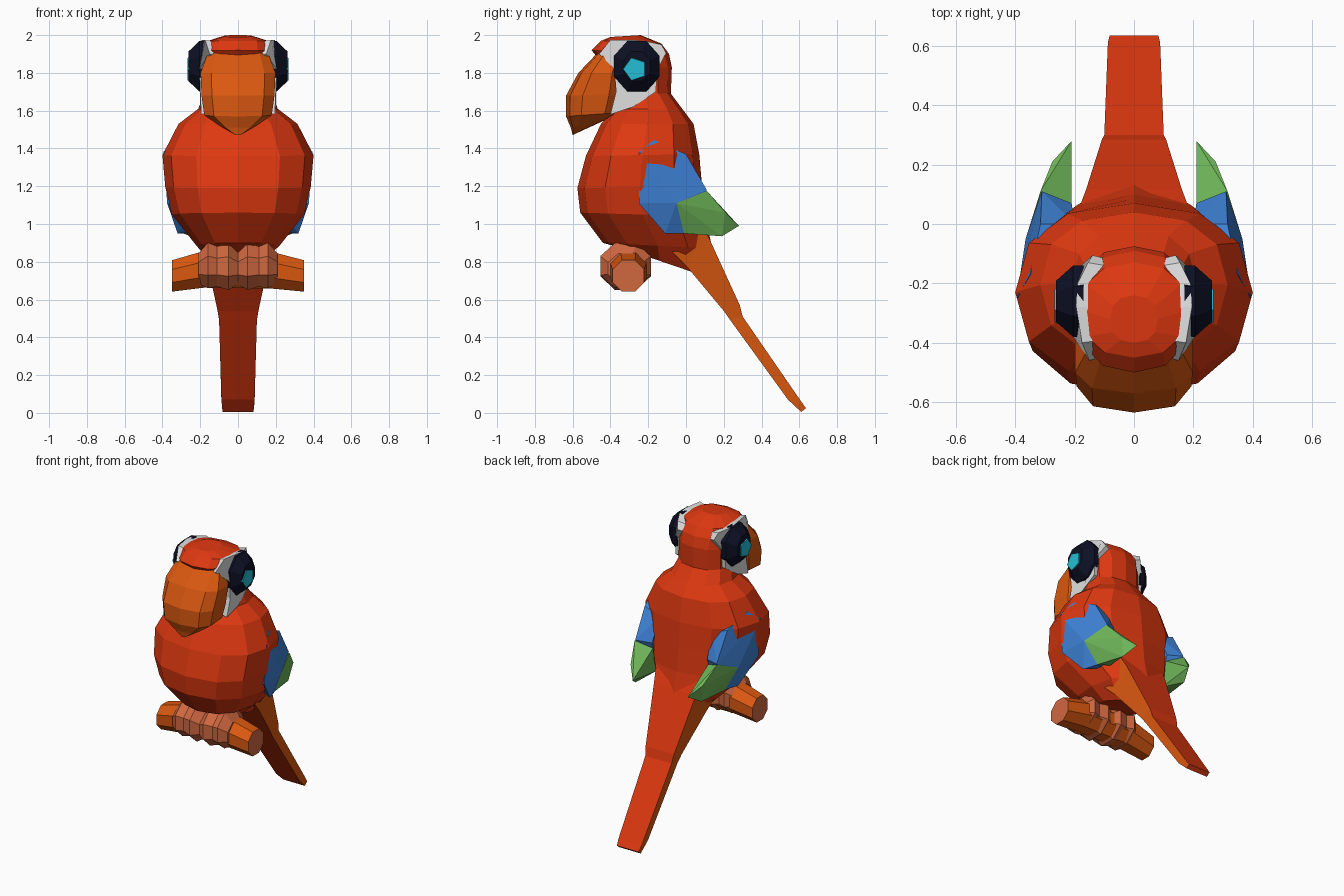
import bpy, bmesh, math
from mathutils import Vector


def srgb(r, g, b):
    lin = lambda c: c / 12.92 if c <= 0.04045 else ((c + 0.055) / 1.055) ** 2.4
    return [lin(c / 255) for c in (r, g, b)] + [1]


def material(name, *rgb):
    m = bpy.data.materials.new(name)
    m.diffuse_color = srgb(*rgb)
    return m


RED = material("red feathers", 222, 56, 16)
ORANGE = material("orange beak", 218, 88, 16)
WHITE = material("white cheek", 222, 222, 222)
BLACK = material("dark navy", 13, 16, 36)
CYAN = material("cyan eye", 36, 190, 214)
BLUE = material("blue wing", 62, 130, 214)
GREEN = material("green wing", 112, 184, 90)
SALMON = material("salmon feet", 208, 104, 64)


def finish(bm, name, mats, rule=None):
    bmesh.ops.recalc_face_normals(bm, faces=bm.faces)
    if rule:
        for f in bm.faces:
            f.material_index = rule(f)
    me = bpy.data.meshes.new(name)
    bm.to_mesh(me)
    bm.free()
    for m in mats:
        me.materials.append(m)
    ob = bpy.data.objects.new(name, me)
    bpy.context.collection.objects.link(ob)
    return ob


def skin(name, rings, mats, rule=None):
    """Join equal-length rings of points into a closed, capped tube."""
    bm = bmesh.new()
    vs = [[bm.verts.new(p) for p in r] for r in rings]
    n = len(vs[0])
    for a, b in zip(vs, vs[1:]):
        for i in range(n):
            j = (i + 1) % n
            bm.faces.new((a[i], a[j], b[j], b[i]))
    bm.faces.new(vs[0])
    bm.faces.new(vs[-1])
    return finish(bm, name, mats, rule)


def hull(name, points, mat):
    bm = bmesh.new()
    for p in points:
        bm.verts.new(p)
    res = bmesh.ops.convex_hull(bm, input=bm.verts)
    loose = {v for v in res["geom_interior"] if isinstance(v, bmesh.types.BMVert)}
    bmesh.ops.delete(bm, geom=list(loose), context='VERTS')
    return finish(bm, name, [mat])


def oval(fy, fz, by, bz, hw, n=12, power=1.0):
    """Ring spanning a front and a back point (y, z), with half width hw."""
    pw = lambda c: math.copysign(abs(c) ** power, c) if abs(c) > 1e-6 else 0
    pts = []
    for i in range(n):
        t = 2 * math.pi * i / n
        u, v = (1 - pw(math.cos(t))) / 2, pw(math.sin(t))
        pts.append((hw * v, fy + (by - fy) * u, fz + (bz - fz) * u))
    return pts


# Body and head as one loft, bottom to crown
skin("body_and_head", [oval(*r, power=0.85) for r in (
    (-0.36, 0.88, 0.08, 0.73, 0.13),
    (-0.44, 0.90, 0.14, 0.87, 0.22),
    (-0.56, 1.06, 0.10, 1.04, 0.35),
    (-0.575, 1.19, 0.085, 1.20, 0.385),
    (-0.53, 1.36, 0.07, 1.37, 0.40),
    (-0.45, 1.53, 0.04, 1.53, 0.315),
    (-0.38, 1.61, -0.02, 1.61, 0.21),
    (-0.38, 1.70, -0.08, 1.69, 0.18),
    (-0.42, 1.82, -0.075, 1.83, 0.18),
    (-0.50, 1.92, -0.09, 1.90, 0.19),
    (-0.45, 1.97, -0.13, 1.955, 0.18),
    (-0.40, 1.99, -0.24, 2.00, 0.08))], [RED])

# Hooked beak
skin("beak", [oval(*r, n=10, power=0.7) for r in (
    (-0.47, 1.905, -0.32, 1.91, 0.165),
    (-0.57, 1.80, -0.32, 1.80, 0.205),
    (-0.635, 1.68, -0.32, 1.68, 0.20),
    (-0.635, 1.57, -0.35, 1.59, 0.185),
    (-0.61, 1.51, -0.45, 1.54, 0.10),
    (-0.60, 1.47, -0.57, 1.485, 0.02))], [ORANGE])

# Tail: box sections given as top (y, z), bottom (y, z), half width
sections = ((0.04, 1.08, -0.12, 0.90, 0.19), (0.12, 0.93, 0.0, 0.78, 0.16),
            (0.285, 0.57, 0.20, 0.54, 0.108), (0.30, 0.51, 0.235, 0.49, 0.10),
            (0.61, 0.06, 0.54, 0.07, 0.088), (0.635, 0.025, 0.61, 0.005, 0.082))
skin("tail", [[(-w, ty, tz), (w, ty, tz), (w, by, bz), (-w, by, bz)]
              for ty, tz, by, bz, w in sections], [RED, ORANGE],
     lambda f: int(abs(f.normal.x) > 0.6))

# White cheek outline: x, y, z
cheek = ((0.15, -0.46, 1.90), (0.175, -0.40, 1.975), (0.195, -0.28, 1.975),
         (0.19, -0.20, 1.965), (0.155, -0.13, 1.95), (0.14, -0.105, 1.905),
         (0.19, -0.15, 1.82), (0.19, -0.16, 1.70), (0.20, -0.28, 1.62),
         (0.195, -0.40, 1.58), (0.20, -0.37, 1.70), (0.205, -0.38, 1.82))

# Wing outlines: x, y, z
upper_wing = ((0.395, -0.25, 1.38), (0.35, -0.17, 1.445), (0.315, 0.0, 1.37),
              (0.31, 0.11, 1.18), (0.365, -0.05, 1.11), (0.29, -0.01, 0.95),
              (0.32, -0.11, 0.95), (0.375, -0.25, 1.11), (0.20, 0.0, 1.33),
              (0.21, 0.07, 1.17), (0.21, -0.02, 0.96), (0.2, -0.2, 1.1))
lower_wing = ((0.365, -0.05, 1.11), (0.315, 0.11, 1.175), (0.29, -0.01, 0.95),
              (0.21, 0.28, 0.99), (0.25, 0.19, 0.935), (0.275, 0.21, 1.06),
              (0.21, 0.06, 1.13), (0.21, 0.02, 0.96))


def octagon(x, ry, rz, cy=-0.26, cz=1.835, n=8):
    return [(x, cy + ry * math.cos(math.tau * (i + 0.5) / n),
             cz + rz * math.sin(math.tau * (i + 0.5) / n)) for i in range(n)]


for s, side in ((1, "right"), (-1, "left")):
    flip = lambda pts: [(s * x, y, z) for x, y, z in pts]
    # Face patch
    skin("cheek_" + side, [flip([(0.08, -0.26 + (y + 0.26) * 0.9, 1.8 + (z - 1.8) * 0.9)
                                 for x, y, z in cheek]), flip(cheek)], [WHITE])
    # Dark eye surround and pupil
    skin("eye_surround_" + side, [flip(octagon(*r)) for r in (
        (0.17, 0.13, 0.145), (0.205, 0.13, 0.145), (0.262, 0.075, 0.085))], [BLACK])
    skin("pupil_" + side, [flip(octagon(x, r, r, -0.27, 1.82, 5)) for x, r in (
        (0.25, 0.068), (0.268, 0.062))], [CYAN])
    # Two-tone wing
    hull("upper_wing_" + side, flip(upper_wing), BLUE)
    hull("lower_wing_" + side, flip(lower_wing), GREEN)
    # Foot: two knuckled toes wrapped over the perch
    skin("foot_" + side, [flip(octagon(x, ry, rz, -0.32, cz, 8)) for x, ry, rz, cz in (
        (0.0, 0.11, 0.09, 0.765), (0.05, 0.145, 0.135, 0.775), (0.11, 0.125, 0.115, 0.775),
        (0.16, 0.145, 0.13, 0.78), (0.21, 0.10, 0.085, 0.765))], [SALMON])

# Perch with pale cut ends
skin("perch", [octagon(x, r, r, -0.305, z, 8) for x, r, z in (
    (-0.35, 0.09, 0.725), (-0.18, 0.105, 0.76), (0.18, 0.105, 0.755), (0.35, 0.09, 0.725))],
    [ORANGE, SALMON], lambda f: int(abs(f.normal.x) > 0.9))
